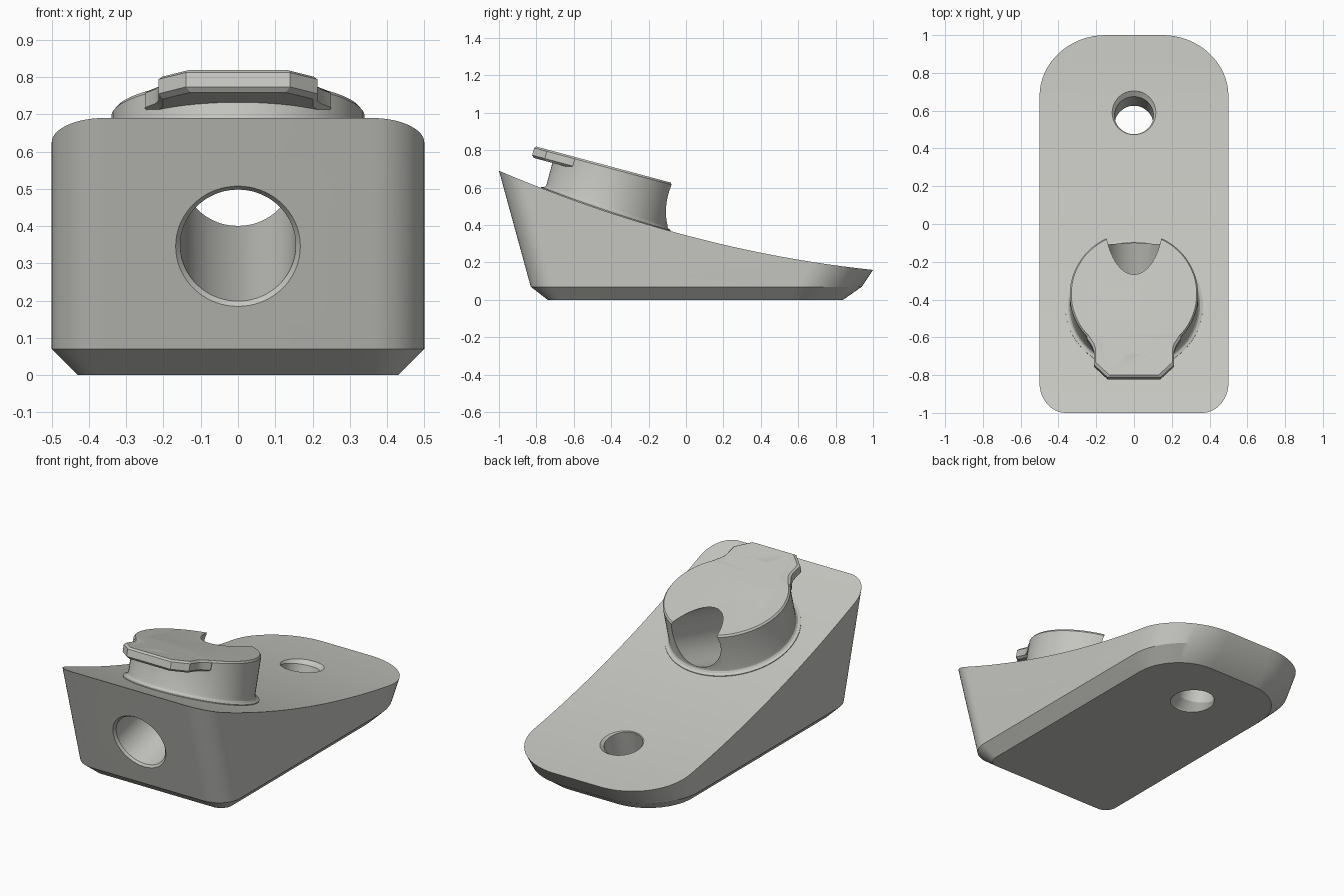
import bpy, bmesh, math
from mathutils import Vector, Matrix

if "Cube" in bpy.data.objects:
    bpy.data.objects.remove(bpy.data.objects["Cube"])

TILT = math.radians(15)
SLOPE = math.tan(TILT)

grey = bpy.data.materials.new("warm_grey")
grey.diffuse_color = (0.56, 0.56, 0.53, 1)
grey.use_nodes = True
grey.node_tree.nodes["Principled BSDF"].inputs["Base Color"].default_value = grey.diffuse_color


def loft(name, rings, matrix=Matrix()):
    """Solid made of stacked rings of equal length, capped at both ends."""
    bm = bmesh.new()
    loops = [[bm.verts.new(matrix @ Vector(p)) for p in r] for r in rings]
    n = len(loops[0])
    for a, b in zip(loops, loops[1:]):
        for i in range(n):
            j = (i + 1) % n
            bm.faces.new((a[i], a[j], b[j], b[i]))
    bm.faces.new(loops[0][::-1])
    bm.faces.new(loops[-1])
    bmesh.ops.recalc_face_normals(bm, faces=bm.faces)
    mesh = bpy.data.meshes.new(name)
    bm.to_mesh(mesh)
    bm.free()
    obj = bpy.data.objects.new(name, mesh)
    bpy.context.collection.objects.link(obj)
    mesh.materials.append(grey)
    return obj


def combine(target, tool, operation):
    """Apply a boolean and discard the tool."""
    mod = target.modifiers.new("combine", 'BOOLEAN')
    mod.operation, mod.solver, mod.object = operation, 'EXACT', tool
    bpy.context.view_layer.objects.active = target
    bpy.ops.object.modifier_apply(modifier=mod.name)
    bpy.data.objects.remove(tool)


def circle(r, z, n=72):
    return [(r * math.cos(2 * math.pi * i / n), r * math.sin(2 * math.pi * i / n), z)
            for i in range(n)]


def top_height(y):
    return 0.345 - 0.265 * y + 0.08 * y * y


def outline(half_w, y0, y1, r_front, r_rear, z):
    """Rounded rectangle with different front and rear corner radii."""
    pts = []
    corners = ((1, y1, r_rear, 0), (-1, y1, r_rear, 90),
               (-1, y0, r_front, 180), (1, y0, r_front, 270))
    for sx, y, r, start in corners:
        cx = sx * (half_w - r)
        cy = y - r if start < 180 else y + r
        for i in range(17):
            a = math.radians(start + 90 * i / 16)
            pts.append((cx + r * math.cos(a), cy + r * math.sin(a), z))
    return pts


# Wedge body: chamfered foot and leaning ends
body = loft("wedge_body", [
    outline(0.43, -0.74, 0.84, 0.07, 0.28, 0),
    outline(0.50, -0.83, 0.94, 0.14, 0.35, 0.07),
    outline(0.50, -0.83 - 0.83 * 0.274, 0.94 + 0.83 * 0.667, 0.14, 0.35, 0.90)])

# Concave sloping top
curve = [(-1.5 + 3 * i / 48, top_height(-1.5 + 3 * i / 48)) for i in range(49)]
profile = [(-1.5, -0.5)] + curve + [(1.5, -0.5)]
combine(body, loft("slope_cutter", [[(x, y, z) for y, z in profile] for x in (-1, 1)]),
        'INTERSECT')

# Tilted round boss, with a fillet that follows the sloping top
boss_frame = Matrix.Translation((0, -0.37, 0.704)) @ Matrix.Rotation(-TILT, 4, 'X')


def ring_on_slope(r, lift):
    pts = []
    for u, v, _ in circle(r, 0):
        w = -0.2
        for _ in range(20):
            p = boss_frame @ Vector((u, v, w))
            w += top_height(p.y) - p.z
        pts.append((u, v, w + lift))
    return pts


boss = loft("boss", [circle(0.365, -0.42), ring_on_slope(0.365, 0.004),
                     ring_on_slope(0.35, 0.010), ring_on_slope(0.343, 0.018),
                     ring_on_slope(0.34, 0.030), circle(0.34, -0.01),
                     circle(0.332, 0)], boss_frame)

# Overhanging tab at the front of the boss
half = [(0.14, -0.455), (0.213, -0.385), (0.213, -0.31), (0.222, -0.282),
        (0.25, -0.24), (0.25, -0.15)]


def tab_ring(inset, w):
    side = [(x - inset, y + inset) for x, y in half]
    return [(x, y, w) for x, y in side] + [(-x, y, w) for x, y in side[::-1]]


tab = loft("boss_tab", [tab_ring(0.012, -0.062), tab_ring(0, -0.05),
                        tab_ring(0, -0.010), tab_ring(0.010, 0)], boss_frame)
combine(boss, tab, 'UNION')
combine(body, boss, 'UNION')

# Large bore from the leaning front face up through the boss, with chamfered mouth
bore_frame = Matrix.Translation((0, -0.905, 0.345)) @ Matrix.Rotation(TILT - math.pi / 2, 4, 'X')
bore = loft("bore_cutter", [circle(0.177, -0.3), circle(0.177, -0.010), circle(0.155, 0.012),
                            circle(0.155, 1.3)], bore_frame)
combine(body, bore, 'DIFFERENCE')

# Screw hole at the rear, chamfered at both ends
hole_frame = Matrix.Translation((0, 0.578, top_height(0.578))) @ Matrix.Rotation(-TILT, 4, 'X')
hole = loft("hole_cutter", [circle(0.135, -0.4), circle(0.135, -0.255), circle(0.103, -0.205),
                            circle(0.103, -0.012), circle(0.127, 0.012), circle(0.127, 0.3)],
            hole_frame)
combine(body, hole, 'DIFFERENCE')

# Smooth curved walls, crisp edges
bpy.ops.object.select_all(action='DESELECT')
body.select_set(True)
bpy.context.view_layer.objects.active = body
bpy.ops.object.shade_smooth_by_angle(angle=math.radians(25))
